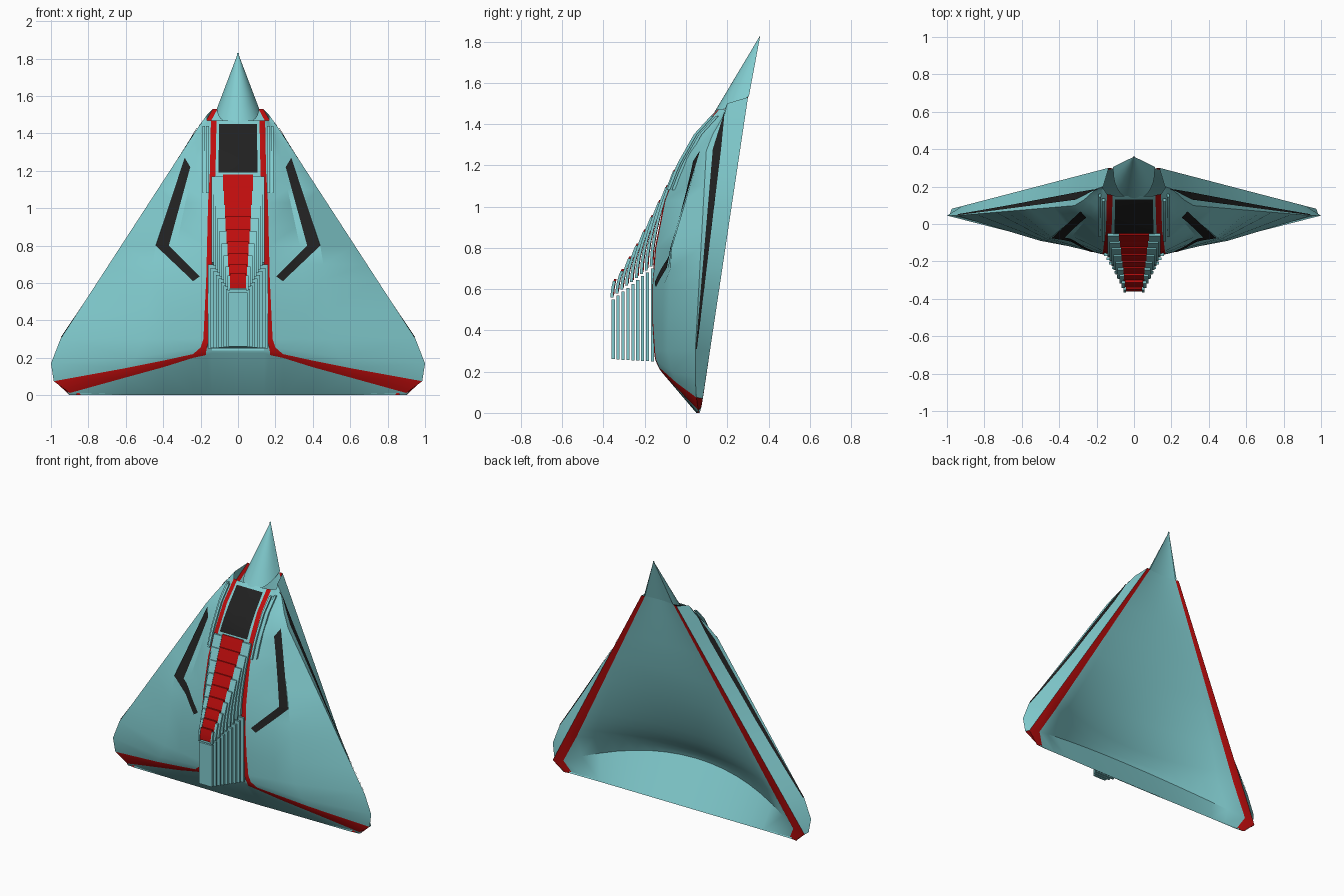
import bpy, bmesh, math
from mathutils import Vector
from mathutils.bvhtree import BVHTree

if "Cube" in bpy.data.objects:
    bpy.data.objects.remove(bpy.data.objects["Cube"])


def material(name, col):
    m = bpy.data.materials.new(name)
    m.diffuse_color = (*col, 1)
    m.use_nodes = True
    m.node_tree.nodes["Principled BSDF"].inputs["Base Color"].default_value = m.diffuse_color
    return m


TEAL = material("teal", (0.22, 0.60, 0.62))
RED = material("red", (0.52, 0.004, 0.004))
BLACK = material("black", (0.015, 0.015, 0.015))


def finish(name, bm, mirror=True, angle=0.5):
    me = bpy.data.meshes.new(name)
    bmesh.ops.recalc_face_normals(bm, faces=bm.faces)
    bm.to_mesh(me)
    bm.free()
    for m in (TEAL, RED, BLACK):
        me.materials.append(m)
    ob = bpy.data.objects.new(name, me)
    bpy.context.collection.objects.link(ob)
    if mirror:
        md = ob.modifiers.new("mirror", 'MIRROR')
        md.use_clip = True
    bpy.context.view_layer.objects.active = ob
    ob.select_set(True)
    bpy.ops.object.shade_smooth_by_angle(angle=angle)
    ob.select_set(False)
    return ob


def grid(rows, mat=lambda r, c: 0):
    bm = bmesh.new()
    vs = [[bm.verts.new(p) for p in row] for row in rows]
    for r in range(len(rows) - 1):
        for c in range(len(rows[0]) - 1):
            f = bm.faces.new((vs[r][c], vs[r][c + 1], vs[r + 1][c + 1], vs[r + 1][c]))
            f.material_index = mat(r, c)
    return bm


def lerp(table, z):
    for (a, p), (b, q) in zip(table, table[1:]):
        if z <= b:
            return p + (q - p) * max(0, z - a) / (b - a)
    return table[-1][1]


# Profiles along the height
RIDGE_X = [(.3, .185), (.62, .17), (1.03, .16), (1.2, .15), (1.47, .145)]
RIDGE_Y = [(.3, -.15), (.45, -.16), (.62, -.16), (.8, -.145), (1.03, -.1),
           (1.2, -.035), (1.35, .05), (1.47, .16)]
MID_X = [(.3, .5), (.62, .47), (.8, .44), (1.27, .28), (1.47, .165)]
MID_Y = [(.3, -.09), (.62, -.08), (.8, -.07), (1.27, .07), (1.47, .19)]
SIDE_Y = [(.3, .045), (1.3, .10), (1.47, .2)]
CHANNEL_Y = [(.3, -.125), (.62, -.12), (.8, -.11), (1.0, -.09), (1.19, -.05),
             (1.3, .01), (1.45, .13), (1.47, .15)]
DENT = [(.6, 0), (.78, .035), (1.05, .035), (1.27, 0)]
BACK_Y = [(.3, -.10), (.36, -.05), (.45, .01), (.6, .08), (.8, .15), (1.0, .20),
          (1.2, .235), (1.53, .285)]


def rim(z):
    return (.135 + .575 * (1.53 - z), .08 + .15 * (z - .06), z)


def hull_row(z):
    top = z > 1.46
    X = .15 + (1.53 - z) * .65
    px, py = lerp(RIDGE_X, z), lerp(RIDGE_Y, z)
    mx, my = lerp(MID_X, z), lerp(MID_Y, z)
    nx, ny = px + .6 * (mx - px), py + .6 * (my - py) + lerp(DENT, z)
    cy = lerp(CHANNEL_Y, z)
    return [rim(1.53 if top else z),
            (.165 if top else X, lerp(SIDE_Y, z), 1.5 if top else z),
            (mx, my, z), (nx, ny, z), (px, py, z), (px - .03, py - .005, z),
            (px - .045, cy, z), (0, cy, z)]


# Hull shell: wings, ridges, channel and chin
levels = [1.47, 1.45, 1.4, 1.35, 1.27, 1.19, 1.1, 1.03, .9, .8, .7, .62, .45, .3]
rows = [hull_row(z) for z in levels]
rows += [
    [rim(.17), (1, .045, .17), (.55, -.07, .2), (.4, -.105, .225), (.2, -.145, .255),
     (.165, -.15, .26), (.14, -.13, .26), (0, -.13, .26)],
    [rim(.07), (.985, .05, .075), (.6, -.045, .145), (.4, -.09, .185), (.24, -.13, .22),
     (.17, -.14, .235), (.14, -.135, .24), (0, -.135, .24)],
    [(.93, .075, .03), (.9, .06, .012), (.6, -.02, .095), (.4, -.075, .15), (.24, -.12, .2),
     (.17, -.13, .215), (.14, -.13, .225), (0, -.13, .225)],
    [(.9, .066, 0), (.89, .06, 0), (.6, .055, 0), (.4, .053, 0), (.24, .052, 0),
     (.17, .05, 0), (.14, .05, 0), (0, .05, 0)]]


def hull_mat(r, c):
    if c == 4 and r < 16 or r == 15 and c < 5:
        return 1
    if c == 6 and 1 <= r <= 4:
        return 2
    return 0


hull_bm = grid(rows, hull_mat)
tree = BVHTree.FromBMesh(hull_bm)
finish("hull_shell", hull_bm)

# Hollow back, curving forward to a fold above the chin, with red rim strips
US = [1 - k / 8 for k in range(9)]
back = []
for z in [1.53, 1.4, 1.2, 1.0, .8, .7, .6, .52, .45, .4, .36, .3]:
    x, y, _ = rim(z)
    bx, by, yc = x - .025 - .06 * (1 - z / 1.53), y - .004, lerp(BACK_Y, z)
    back.append([(x, y, z)] + [(bx * u, by + (yc - by) * (1 - u ** 2), z) for u in US])
back.append([rim(.07)] + [(.89 * u, .085 - .195 * (1 - u * u), .09 + .18 * (1 - u * u)) for u in US])
back.append([(.9, .066, 0)] + [(.84 * u, .055, 0) for u in US])
finish("hollow_back", grid(back, lambda r, c: int(c == 0)), angle=.7)

# Pointed nose with its back
tip = Vector((0, .36, 1.83))


def cone(name, base):
    sheet = [[b.lerp(tip, t) for b in base] for t in (0, .25, .5, .75, .95)]
    sheet.append([Vector((b.x * .05, .36, 1.83)) for b in base])
    finish(name, grid(sheet), angle=.8)


cone("nose_front", [Vector((.112 * math.cos(a), .305 - .175 * math.sin(a) ** .8,
                            1.535 - .09 * math.sin(a) ** .8))
                    for a in [k * math.pi / 16 for k in range(9)]])
cone("nose_back", [Vector(p) for p in back[0][1:]])


# Black strips draped on the hull
def drape(name, pairs, along, steps=6):
    pts = []
    for (a, b), (c, d) in zip(pairs, pairs[1:]):
        for i in range(steps + 1):
            t = i / steps
            line = []
            for k in range(4):
                u = Vector(a).lerp(Vector(c), t).lerp(Vector(b).lerp(Vector(d), t), k / 3)
                if along == 'y':
                    org, ray = Vector((u.x, -2, u.y)), Vector((0, 1, 0))
                else:
                    org, ray = Vector((2, u.x, u.y)), Vector((-1, 0, 0))
                hit = tree.ray_cast(org, ray)[0]
                if hit:
                    line.append(hit - ray * .006)
            if len(line) == 4:
                pts.append(line)
    if len(pts) > 1:
        finish(name, grid(pts, lambda r, c: 2))


drape("window_strip", [((.285, 1.27), (.255, 1.22)), ((.44, .8), (.37, .8)),
                       ((.24, .61), (.205, .635))], 'y')
drape("side_strip", [((.185, 1.455), (.187, 1.455)), ((.13, 1.28), (.17, 1.28)),
                     ((.047, .31), (.053, .31))], 'x')


# Thin plate following a yz path between two x values
def plate(bm, x0, x1, path, thick, m):
    rings = [[bm.verts.new(p) for p in ((x0, y, z), (x1, y, z), (x1, y + thick, z), (x0, y + thick, z))]
             for y, z in path]
    faces = [rings[0], rings[-1]]
    for a, b in zip(rings, rings[1:]):
        faces += [(a[i], a[(i + 1) % 4], b[(i + 1) % 4], b[i]) for i in range(4)]
    for f in faces:
        bm.faces.new(f).material_index = m


# Stack of louvre frames with red caps
N = 9
for i in range(N):
    t = i / (N - 1)
    y, top, split = -.36 + .19 * t, .65 + .53 * t ** 1.15, .55 + .15 * t
    w, r = .05 + .11 * t, .043 + .037 * t
    bm = bmesh.new()
    plate(bm, -w, w, [(y, .26 - .01 * t), (y, split)], .015, 0)
    curve = []
    for k in range(7):
        s = k / 6
        curve.append((y + (.012 + .10 * t) * s ** 1.7, split + .02 + (top - split - .02) * s))
    plate(bm, -r, r, curve, .012, 1)
    edge = [(py - .006, pz - .01) for py, pz in curve]
    w2 = r + .012 + .05 * t
    for s in (-1, 1):
        plate(bm, s * r, s * w2, edge, .014, 0)
    finish("louvre_frame_%d" % (i + 1), bm, mirror=False)

# Curved fins beside the canopy
for n, (x, dy) in enumerate(((.165, -.012), (.185, .012))):
    bm = bmesh.new()
    zs = [1.08 + .045 * k for k in range(9)]
    plate(bm, x - .009, x + .006, [(lerp(RIDGE_Y, z) + dy, z) for z in zs], .015, 0)
    finish("canopy_fin_%d" % (n + 1), bm)
